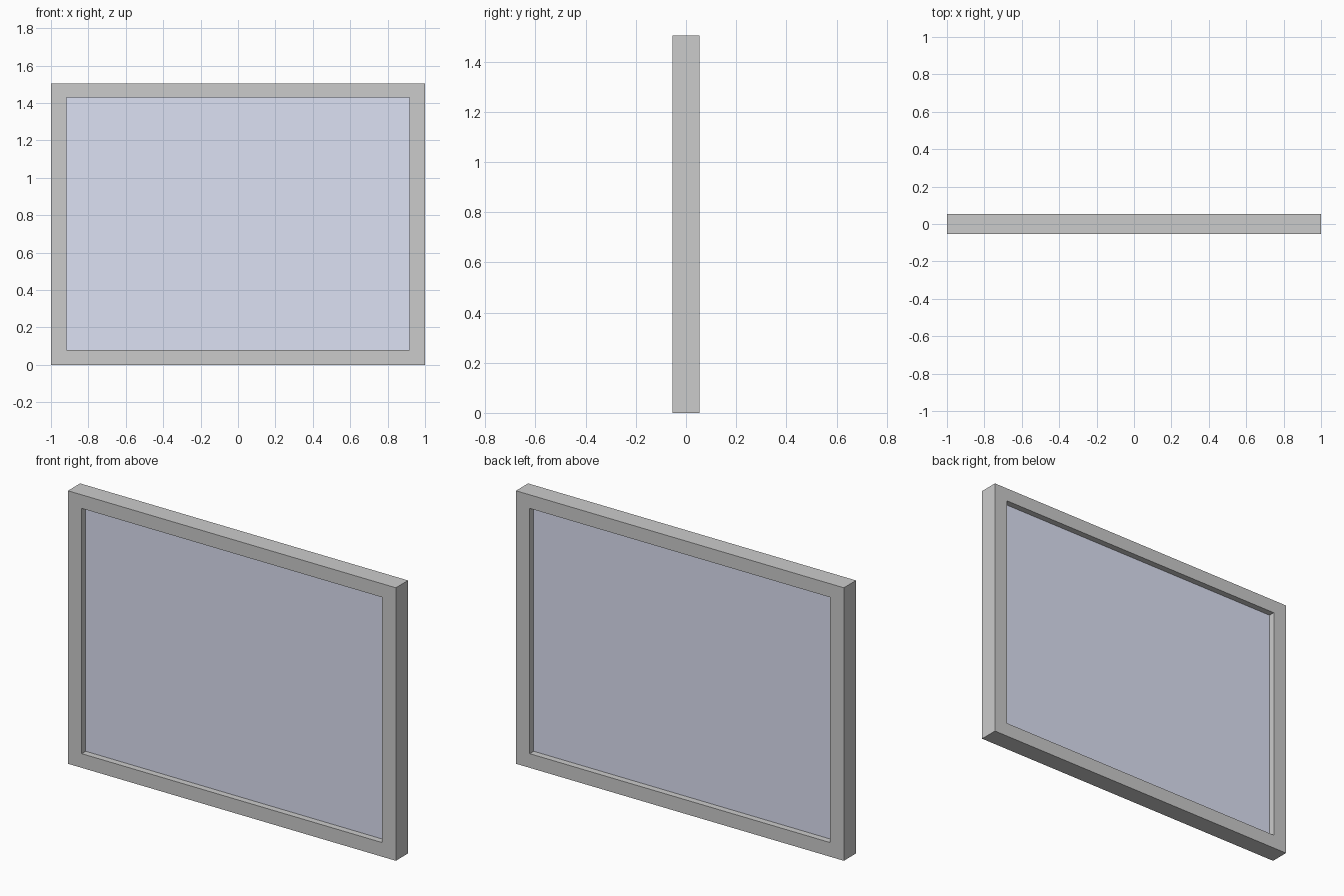
import bpy, bmesh

if "Cube" in bpy.data.objects:
    bpy.data.objects.remove(bpy.data.objects["Cube"])

W, H, D = 1.0, 1.505, 0.053           # half width, height, half depth
IX, Z0, Z1 = 0.916, 0.078, 1.43       # opening
GLASS = 0.018                         # half thickness of the glass


def rect(x, z0, z1):
    return [(-x, z0), (x, z0), (x, z1), (-x, z1)]


def make_object(name, bm):
    bmesh.ops.recalc_face_normals(bm, faces=bm.faces)
    mesh = bpy.data.meshes.new(name)
    bm.to_mesh(mesh)
    bm.free()
    obj = bpy.data.objects.new(name, mesh)
    bpy.context.collection.objects.link(obj)
    return obj


# Frame: rectangular section swept around the opening
bm = bmesh.new()
rings = [[bm.verts.new((x, y, z)) for x, z in pts]
         for pts, y in ((rect(W, 0, H), -D), (rect(W, 0, H), D),
                        (rect(IX, Z0, Z1), D), (rect(IX, Z0, Z1), -D))]
for r in range(4):
    a, b = rings[r], rings[(r + 1) % 4]
    for i in range(4):
        j = (i + 1) % 4
        bm.faces.new((a[i], a[j], b[j], b[i]))
make_object("window_frame", bm)

# Glass: thin pane recessed on both sides
bm = bmesh.new()
bmesh.ops.create_cube(bm, size=1)
bmesh.ops.scale(bm, vec=(2 * IX, 2 * GLASS, Z1 - Z0), verts=bm.verts)
bmesh.ops.translate(bm, vec=(0, 0, (Z0 + Z1) / 2), verts=bm.verts)
pane = make_object("glass_pane", bm)
mat = bpy.data.materials.new("pale_blue_glass")
mat.diffuse_color = (0.72, 0.75, 0.9, 1)
mat.use_nodes = True
mat.node_tree.nodes["Principled BSDF"].inputs["Base Color"].default_value = mat.diffuse_color
pane.data.materials.append(mat)
